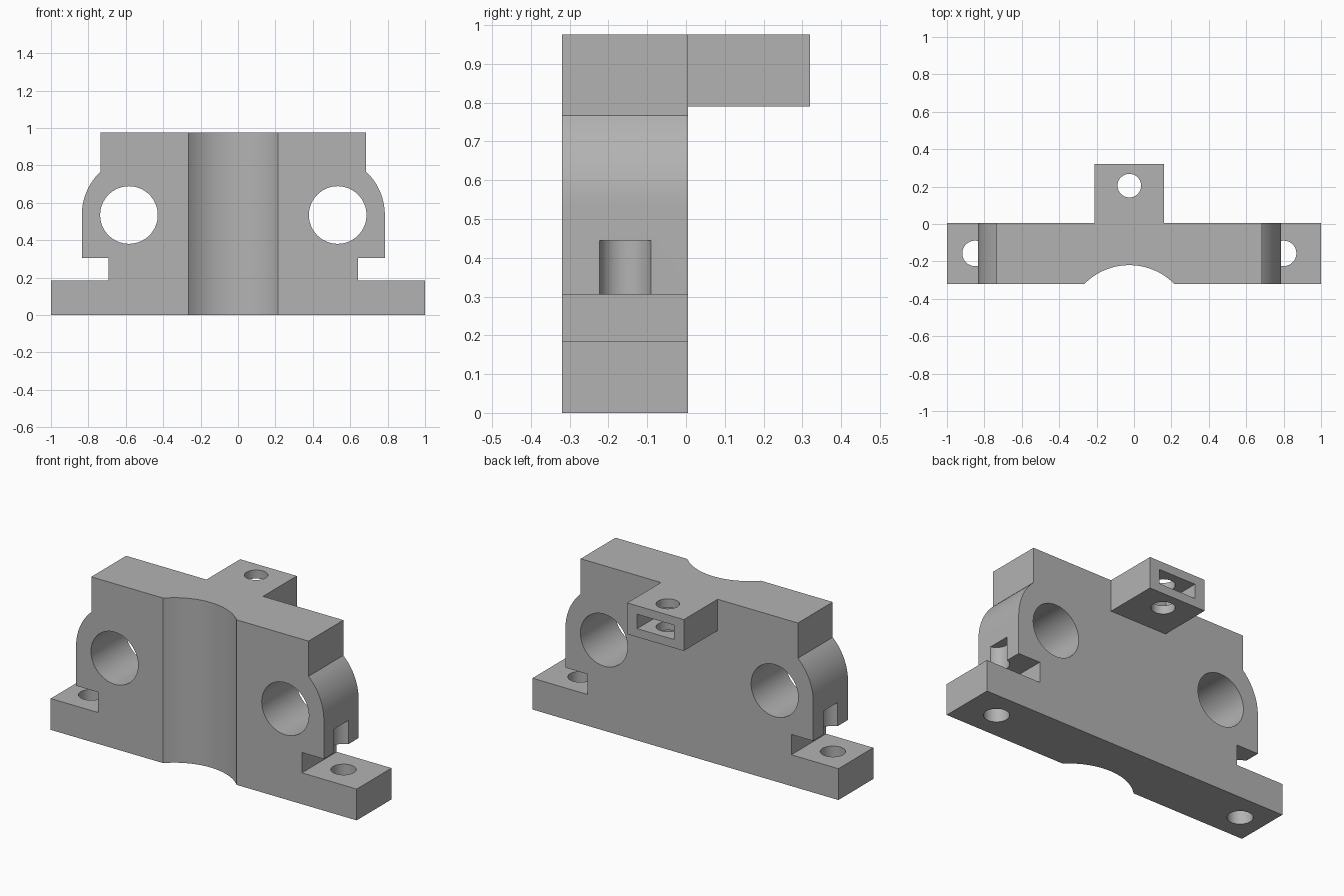
import bpy, bmesh
from math import cos, sin, radians
from mathutils import Matrix

cube = bpy.data.objects.get("Cube")
if cube:
    bpy.data.objects.remove(cube, do_unlink=True)

grey = bpy.data.materials.new("plain grey")
grey.use_nodes = True
colour = (0.45, 0.45, 0.45, 1)
grey.diffuse_color = colour
grey.node_tree.nodes["Principled BSDF"].inputs["Base Color"].default_value = colour

MID = -0.025            # mirror plane of the upper body
FRONT, BACK = -0.32, 0.005
TOP = 0.975


def add_object(name, bm):
    bmesh.ops.recalc_face_normals(bm, faces=bm.faces)
    mesh = bpy.data.meshes.new(name)
    bm.to_mesh(mesh)
    bm.free()
    mesh.materials.append(grey)
    obj = bpy.data.objects.new(name, mesh)
    bpy.context.collection.objects.link(obj)
    return obj


def box(name, x0, x1, y0, y1, z0, z1):
    bm = bmesh.new()
    bmesh.ops.create_cube(bm, size=1)
    bmesh.ops.scale(bm, vec=(x1 - x0, y1 - y0, z1 - z0), verts=bm.verts)
    bmesh.ops.translate(bm, vec=((x0 + x1) / 2, (y0 + y1) / 2, (z0 + z1) / 2), verts=bm.verts)
    return add_object(name, bm)


def cylinder(name, centre, radius, length, axis="Z", sides=64):
    bm = bmesh.new()
    turn = Matrix.Rotation(radians(90), 4, "X") if axis == "Y" else Matrix()
    bmesh.ops.create_cone(bm, cap_ends=True, segments=sides, radius1=radius, radius2=radius,
                          depth=length, matrix=Matrix.Translation(centre) @ turn)
    return add_object(name, bm)


def combine(target, other, operation):
    mod = target.modifiers.new(other.name, "BOOLEAN")
    mod.object, mod.operation, mod.solver = other, operation, "EXACT"
    bpy.context.view_layer.objects.active = target
    bpy.ops.object.modifier_apply(modifier=mod.name)
    bpy.data.objects.remove(other, do_unlink=True)


# Body outline: flange, notch, rounded ear and top shoulder on each side
def side_outline(sign):
    points = [(sign, 0), (sign, 0.185)]
    points += [(MID + sign * x, z) for x, z in ((0.667, 0.185), (0.667, 0.305), (0.81, 0.305))]
    radius = 0.319
    for i in range(17):
        a = radians(46.6 * i / 16)
        points.append((MID + sign * (0.81 - radius + radius * cos(a)), 0.535 + radius * sin(a)))
    return points + [(MID + sign * 0.71, TOP)]


bm = bmesh.new()
outline = side_outline(1) + side_outline(-1)[::-1]
face = bm.faces.new([bm.verts.new((x, FRONT, z)) for x, z in outline])
extruded = bmesh.ops.extrude_face_region(bm, geom=[face])["geom"]
bmesh.ops.translate(bm, vec=(0, BACK - FRONT, 0),
                    verts=[v for v in extruded if isinstance(v, bmesh.types.BMVert)])
body = add_object("mounting_bracket", bm)

# Rear lug
combine(body, box("rear_lug", MID - 0.185, MID + 0.185, -0.1, 0.32, 0.79, TOP), "UNION")

# Curved groove down the front
combine(body, cylinder("front_groove", (MID, -0.558, 0.5), 0.338, 2, sides=160), "DIFFERENCE")

# Rod bores and flange screw holes, the latter running up into the ears
for side in (-1, 1):
    combine(body, cylinder("rod_bore", (MID + side * 0.558, -0.15, 0.535), 0.154, 1, "Y"), "DIFFERENCE")
    combine(body, cylinder("screw_hole", (MID + side * 0.825, -0.157, 0.1725), 0.068, 0.545), "DIFFERENCE")

# Lug screw hole and nut slot
combine(body, cylinder("lug_hole", (MID, 0.205, 0.9), 0.063, 0.5), "DIFFERENCE")
combine(body, box("nut_slot", MID - 0.12, MID + 0.12, 0.085, 0.5, 0.84, 0.925), "DIFFERENCE")

# Smooth the curved walls, keep edges sharp
bpy.ops.object.select_all(action="DESELECT")
body.select_set(True)
bpy.context.view_layer.objects.active = body
bpy.ops.object.shade_smooth_by_angle(angle=radians(25))
